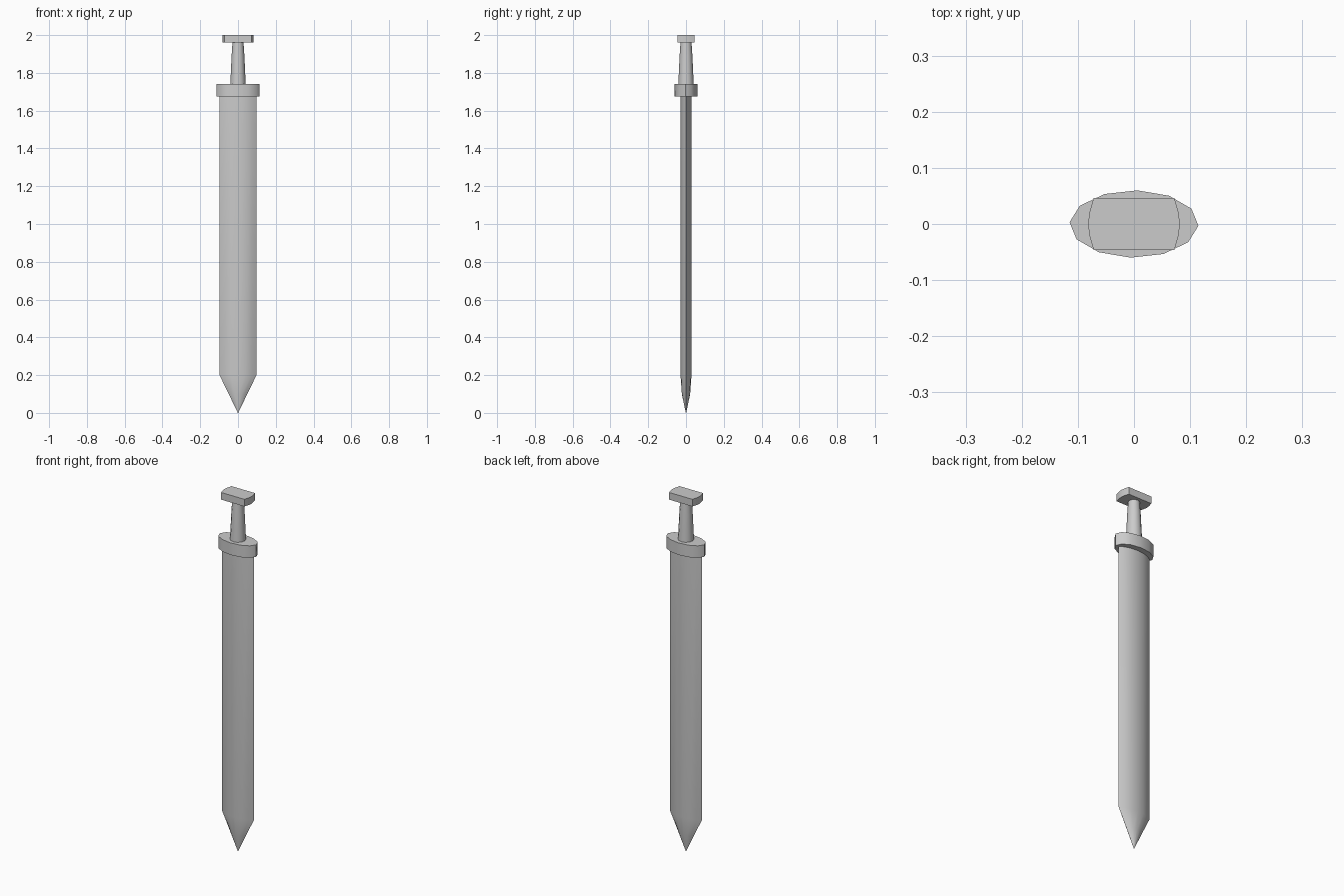
import bpy, bmesh, math

if "Cube" in bpy.data.objects:
    bpy.data.objects.remove(bpy.data.objects["Cube"])


def loft(name, rings, angle=40):
    """Skin equal-length rings of (x, y, z) and cap both ends."""
    bm = bmesh.new()
    loops = [[bm.verts.new(p) for p in ring] for ring in rings]
    n = len(loops[0])
    for a, b in zip(loops, loops[1:]):
        for i in range(n):
            j = (i + 1) % n
            bm.faces.new((a[i], a[j], b[j], b[i]))
    bm.faces.new(loops[0][::-1])
    bm.faces.new(loops[-1])
    bmesh.ops.remove_doubles(bm, verts=bm.verts[:], dist=1e-5)
    bmesh.ops.recalc_face_normals(bm, faces=bm.faces[:])
    mesh = bpy.data.meshes.new(name)
    bm.to_mesh(mesh)
    bm.free()
    obj = bpy.data.objects.new(name, mesh)
    bpy.context.collection.objects.link(obj)
    bpy.ops.object.select_all(action='DESELECT')
    bpy.context.view_layer.objects.active = obj
    obj.select_set(True)
    bpy.ops.object.shade_smooth_by_angle(angle=math.radians(angle))
    return obj


def ellipse(rx, ry, z, n=12, phase=0.0):
    return [(rx * math.cos(phase + math.tau * i / n),
             ry * math.sin(phase + math.tau * i / n), z) for i in range(n)]


def section(points, sx, sy, z):
    return [(x * sx, y * sy, z) for x, y in points]


# Blade: lens section, tapering to a point at the bottom
lens = [(1, 0), (0.75, 0.5), (0.4, 0.86), (0, 1), (-0.4, 0.86), (-0.75, 0.5),
        (-1, 0), (-0.75, -0.5), (-0.4, -0.86), (0, -1), (0.4, -0.86), (0.75, -0.5)]
blade_rings = [(0.001, 0.001, 0.0), (0.049, 0.022, 0.1),
               (0.098, 0.029, 0.2), (0.098, 0.029, 1.69)]
loft("blade", [section(lens, *r) for r in blade_rings])

# Guard: twelve-sided oval plate
loft("guard", [ellipse(0.115, 0.06, z, phase=math.radians(-3)) for z in (1.675, 1.742)])

# Grip: round handle narrowing upwards
grip_rings = [(0.041, 1.735), (0.038, 1.80), (0.034, 1.89), (0.029, 1.965)]
loft("grip", [ellipse(r, r, z) for r, z in grip_rings])

# Pommel: block with bowed ends
bowed = [(0.072, -0.046), (0.079, -0.022), (0.082, 0), (0.079, 0.022), (0.072, 0.046)]
outline = bowed + [(-x, -y) for x, y in bowed]
loft("pommel", [section(outline, 1, 1, z) for z in (1.96, 2.0)])
